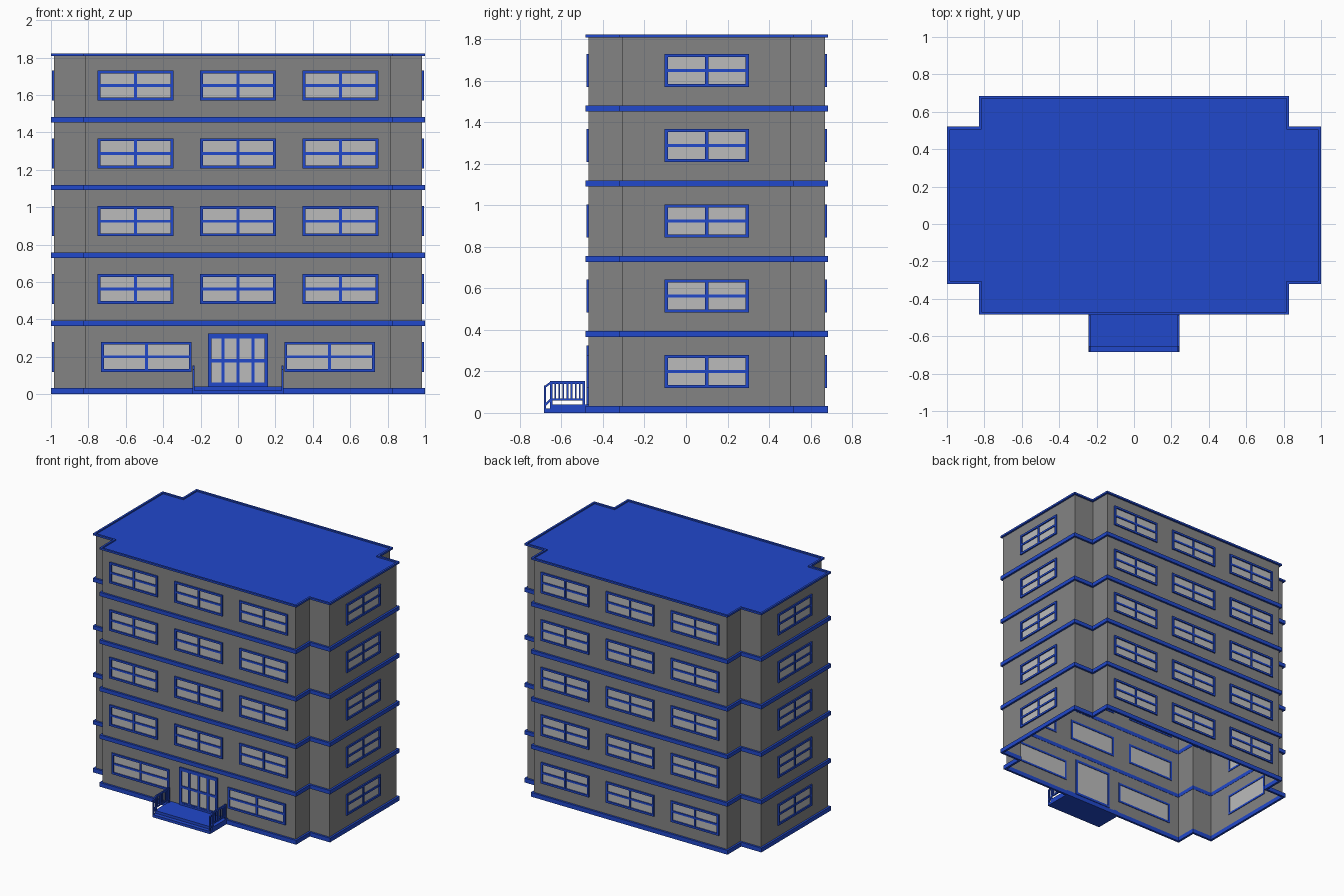
import bpy, bmesh, math
from mathutils import Matrix, Vector

if "Cube" in bpy.data.objects:
    bpy.data.objects.remove(bpy.data.objects["Cube"])

PITCH, FLOORS, CY = 0.3625, 5, 0.1
INSET = 0.015


def material(name, rgb):
    m = bpy.data.materials.new(name)
    m.diffuse_color = (*rgb, 1)
    m.use_nodes = True
    m.node_tree.nodes["Principled BSDF"].inputs["Base Color"].default_value = m.diffuse_color
    return m


BLUE = material("blue_trim", (0.015, 0.065, 0.6))
WALL = material("wall_grey", (0.23, 0.23, 0.23))
GLASS = material("pane_grey", (0.5, 0.5, 0.5))


def finish(name, bm, mat):
    me = bpy.data.meshes.new(name)
    bm.to_mesh(me)
    bm.free()
    me.materials.append(mat)
    ob = bpy.data.objects.new(name, me)
    bpy.context.collection.objects.link(ob)
    return ob


def box(bm, x0, x1, y0, y1, z0, z1, mat=Matrix()):
    m = (mat @ Matrix.Translation(((x0 + x1) / 2, (y0 + y1) / 2, (z0 + z1) / 2))
         @ Matrix.Diagonal((x1 - x0, y1 - y0, z1 - z0, 1)))
    bmesh.ops.create_cube(bm, size=1, matrix=m)


def quad(bm, u0, u1, z0, z1, mat):
    bm.faces.new([bm.verts.new(mat @ Vector(p)) for p in
                  ((u0, 0, z0), (u1, 0, z0), (u1, 0, z1), (u0, 0, z1))])


def outline(o):
    """Plus-shaped plan, counterclockwise, moved inwards by o."""
    W, w, D, d = 1 - o, 0.83 - o, 0.585 - o, 0.42 - o
    pts = [(-w, -D), (w, -D), (w, -d), (W, -d), (W, d), (w, d)]
    pts += [(-x, -y) for x, y in pts]
    return [Vector((x, y + CY, 0)) for x, y in pts]


def ring(bm, z0, z1, o0, o1):
    a, b, n = outline(o0), outline(o1), 12
    up = lambda pts, z: [bm.verts.new((p.x, p.y, z)) for p in pts]
    loops = [up(a, z0), up(a, z1), up(b, z1), up(b, z0)]
    for k in range(4):
        p, q = loops[k], loops[(k + 1) % 4]
        for i in range(n):
            j = (i + 1) % n
            bm.faces.new((p[i], p[j], q[j], q[i]))


def framed(bm, u0, u1, z0, z1, t, bars_u, bars_z, mat):
    """Frame with glazing bars around an opening."""
    n0, n1 = -0.01, 0.004
    for a in (u0, u1 - t):
        box(bm, a, a + t, n0, n1, z0, z1, mat)
    for a in (z0, z1 - t):
        box(bm, u0 + t, u1 - t, n0, n1, a, a + t, mat)
    for u in bars_u:
        box(bm, u - t / 2, u + t / 2, -0.008, -0.001, z0 + t, z1 - t, mat)
    for z in bars_z:
        box(bm, u0 + t, u1 - t, -0.007, -0.001, z - t / 2, z + t / 2, mat)


# Walls with openings, panes and frames, one plan edge at a time
walls, panes, frames, door = (bmesh.new() for _ in range(4))
plan = outline(INSET)
for e in range(12):
    p, q = plan[e], plan[(e + 1) % 12]
    half = (q - p).length / 2
    ang = math.atan2(q.y - p.y, q.x - p.x)
    M = Matrix.Translation((p + q) / 2) @ Matrix.Rotation(ang, 4, 'Z')
    for f in range(FLOORS):
        zb = f * PITCH
        z0, z1 = zb + 0.03, zb + PITCH + (0.003 if f < FLOORS - 1 else 0)
        holes = []
        if e % 3 == 0:
            centres = (-0.548, 0, 0.548) if e in (0, 6) else (0,)
            width = 0.405
            if e == 0 and f == 0:
                centres, width = (-0.49, 0.49), 0.485
                d = (-0.16, 0.16, 0.035, 0.325)
                holes.append(d)
                quad(panes, *d, M)
                framed(door, *d, 0.018, (-0.08, 0, 0.08), (0.178,), M)
                box(door, -0.142, 0.142, -0.007, -0.001, 0.05, 0.062, M)
                box(door, -0.142, 0.142, -0.007, -0.001, 0.298, 0.309, M)
            for c in centres:
                h = (c - width / 2, c + width / 2, zb + 0.12, zb + 0.28)
                holes.append(h)
                quad(panes, *h, M)
                framed(frames, *h, 0.015, (c,), (zb + 0.2,), M)
        us = sorted({-half, half, *[v for h in holes for v in h[:2]]})
        zs = sorted({z0, z1, *[v for h in holes for v in h[2:]]})
        for a, b in zip(us, us[1:]):
            for c, d in zip(zs, zs[1:]):
                u, z = (a + b) / 2, (c + d) / 2
                if not any(h[0] < u < h[1] and h[2] < z < h[3] for h in holes):
                    quad(walls, a, b, c, d, M)
bmesh.ops.remove_doubles(walls, verts=walls.verts, dist=0.0001)
finish("walls", walls, WALL)
finish("window_panes", panes, GLASS)
finish("window_frames", frames, BLUE)
finish("door_frame", door, BLUE)

# Floor bands
bands = bmesh.new()
for f in range(FLOORS):
    ring(bands, f * PITCH + (0.003 if f else 0), f * PITCH + 0.032, 0, INSET + 0.002)
finish("floor_bands", bands, BLUE)

# Roof with a low rim
roof = bmesh.new()
ring(roof, 1.808, 1.822, 0, INSET)
roof.faces.new([roof.verts.new((p.x, p.y, 1.812)) for p in outline(INSET)])
finish("roof", roof, BLUE)

# Porch platform and step
porch = bmesh.new()
box(porch, -0.243, 0.243, -0.655, -0.47, 0, 0.04)
box(porch, -0.243, 0.243, -0.685, -0.655, 0, 0.02)
finish("porch_steps", porch, BLUE)

# Porch railings
rail = bmesh.new()
for s in (-1, 1):
    xa, xb = sorted((s * 0.233, s * 0.243))
    box(rail, xa, xb, -0.655, -0.487, 0.14, 0.153)
    box(rail, xa, xb, -0.655, -0.487, 0.06, 0.07)
    for y in (-0.655, -0.498):
        box(rail, xa, xb, y, y + 0.011, 0.04, 0.14)
    box(rail, xa, xb, -0.685, -0.674, 0.02, 0.132)
    for i in range(1, 8):
        y = -0.6495 + i * 0.0196
        box(rail, xa + 0.002, xb - 0.002, y - 0.004, y + 0.004, 0.07, 0.14)
    for zl, zh in ((0.125, 0.147), (0.037, 0.065)):
        length = math.hypot(0.03, zh - zl)
        M = (Matrix.Translation(((xa + xb) / 2, -0.665, (zl + zh) / 2))
             @ Matrix.Rotation(math.atan2(zh - zl, 0.03), 4, 'X'))
        box(rail, -0.005, 0.005, -length / 2, length / 2, -0.005, 0.005, M)
finish("porch_railings", rail, BLUE)
